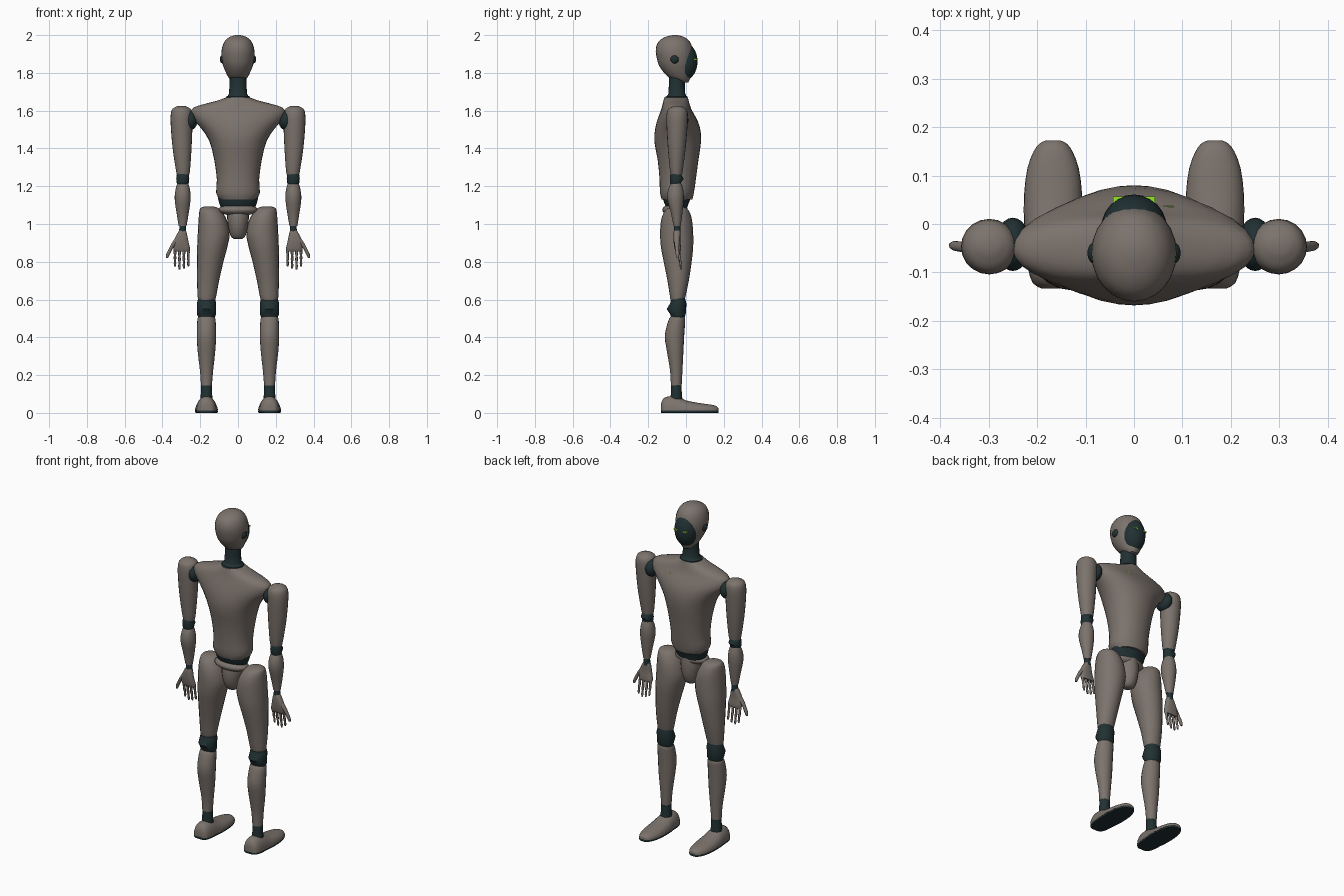
import bpy, bmesh, math
from mathutils import Vector


def mat(name, col):
    m = bpy.data.materials.new(name)
    m.diffuse_color = (*col, 1)
    return m


SHELL = mat("shell", (0.20, 0.17, 0.15))
DARK = mat("joint", (0.015, 0.03, 0.033))
GREEN = mat("light", (0.3, 0.8, 0.02))


def finish(ob, m, mirror, angle=50):
    ob.data.materials.append(m)
    bpy.ops.object.select_all(action='DESELECT')
    ob.select_set(True)
    bpy.context.view_layer.objects.active = ob
    bpy.ops.object.shade_smooth_by_angle(angle=math.radians(angle))
    if mirror:
        ob.modifiers.new("mirror", 'MIRROR').use_mirror_merge = False
    return ob


def smooth_rows(rows, steps):
    """Catmull-Rom interpolation between cross-section rows."""
    if steps < 2:
        return rows
    out = []
    for i in range(len(rows) - 1):
        p = [rows[max(0, min(len(rows) - 1, i + k))] for k in (-1, 0, 1, 2)]
        for s in range(steps):
            t = s / steps
            out.append([0.5 * (2 * b + (c - a) * t + (2 * a - 5 * b + 4 * c - d) * t ** 2
                               + (3 * b - a - 3 * c + d) * t ** 3) for a, b, c, d in zip(*p)])
    return out + [rows[-1]]


def loft(name, rows, m, mirror=False, n=20, steps=3, p=2.0, axis='z', floor=None):
    """Skin over superellipse sections: rows of (t, a0, a1, b0, b1)."""
    bm = bmesh.new()
    rings = []
    for t, a0, a1, b0, b1 in smooth_rows(rows, steps):
        ring = []
        for k in range(n):
            th = 2 * math.pi * k / n
            c, s = math.cos(th), math.sin(th)
            a = (a0 + a1) / 2 + (a1 - a0) / 2 * math.copysign(abs(c) ** (2 / p), c)
            b = (b0 + b1) / 2 + (b1 - b0) / 2 * math.copysign(abs(s) ** (2 / p), s)
            if floor is not None:
                b = max(b, floor)
            ring.append(bm.verts.new((a, b, t) if axis == 'z' else (a, t, b)))
        rings.append(ring)
    for r, q in zip(rings, rings[1:]):
        for k in range(n):
            bm.faces.new((r[k], r[(k + 1) % n], q[(k + 1) % n], q[k]))
    bm.faces.new(rings[0])
    bm.faces.new(rings[-1])
    bmesh.ops.recalc_face_normals(bm, faces=bm.faces)
    me = bpy.data.meshes.new(name)
    bm.to_mesh(me)
    bm.free()
    ob = bpy.data.objects.new(name, me)
    bpy.context.collection.objects.link(ob)
    return finish(ob, m, mirror)


def ball(name, loc, scale, m, mirror=False):
    bpy.ops.mesh.primitive_uv_sphere_add(segments=24, ring_count=14, radius=1)
    return place(name, loc, scale, m, mirror)


def box(name, loc, scale, m, mirror=False):
    bpy.ops.mesh.primitive_cube_add(size=1)
    return place(name, loc, scale, m, mirror)


def place(name, loc, scale, m, mirror):
    ob = bpy.context.object
    ob.name = name
    for v in ob.data.vertices:
        v.co = Vector(loc) + v.co * Vector(scale)
    return finish(ob, m, mirror)


# Head, visor, eyes, ears, neck
loft("head", [(1.75, -.025, .025, -.03, .012), (1.775, -.05, .05, -.09, .024),
              (1.83, -.076, .076, -.138, .036), (1.88, -.087, .087, -.155, .04),
              (1.925, -.086, .086, -.16, .036), (1.965, -.072, .072, -.146, .02),
              (1.99, -.045, .045, -.11, -.01), (2.0, -.012, .012, -.07, -.045)], SHELL, n=24)
ball("visor", (0, -.01, 1.86), (.068, .071, .1), DARK)
box("eye", (.03, .05, 1.872), (.026, .014, .006), GREEN, True)
ball("ear", (.082, -.06, 1.872), (.014, .022, .022), DARK, True)
loft("neck", [(1.655, -.068, .068, -.115, .012), (1.675, -.062, .062, -.108, .008),
              (1.69, -.048, .048, -.093, -.004), (1.79, -.043, .043, -.09, -.006)], DARK, steps=2)

# Torso, chest light, waist, pelvis
loft("torso", [(1.13, -.098, .098, -.128, .034), (1.165, -.116, .116, -.138, .042),
               (1.235, -.112, .112, -.14, .052), (1.34, -.126, .126, -.15, .066),
               (1.44, -.152, .152, -.168, .08), (1.51, -.198, .198, -.162, .074),
               (1.56, -.242, .242, -.148, .055), (1.6, -.25, .25, -.134, .032),
               (1.625, -.215, .215, -.126, .022), (1.65, -.12, .12, -.12, .015),
               (1.67, -.062, .062, -.115, .01)], SHELL, n=32, steps=2, p=2.1)
box("chest_light", (.07, .03, 1.585), (.024, .014, .006), GREEN)
loft("waist", [(1.08, -.085, .085, -.1, .005), (1.11, -.1, .1, -.115, .014),
               (1.16, -.11, .11, -.13, .036)], DARK, steps=2)
ball("hip_bar", (0, -.06, 1.075), (.105, .065, .032), SHELL)
loft("pelvis", [(.92, -.02, .02, -.07, -.03), (.935, -.038, .038, -.09, -.012),
                (.98, -.05, .05, -.11, .005), (1.04, -.058, .058, -.115, .01),
                (1.1, -.05, .05, -.105, .005)], SHELL)

# Arms
ball("shoulder_joint", (.25, -.042, 1.55), (.036, .055, .052), DARK, True)
loft("upper_arm", [(1.265, .262, .322, -.078, -.022), (1.275, .255, .327, -.084, -.018),
                   (1.4, .246, .346, -.096, -.002), (1.52, .241, .356, -.103, .008),
                   (1.58, .241, .356, -.103, .01), (1.61, .252, .346, -.092, .0),
                   (1.625, .28, .32, -.06, -.03)], SHELL, True)
loft("elbow", [(1.2, .265, .32, -.078, -.025), (1.22, .26, .325, -.085, -.026),
               (1.24, .258, .327, -.086, -.012), (1.255, .26, .325, -.085, -.022),
               (1.28, .262, .322, -.076, -.027)], DARK, True, steps=1)
loft("forearm", [(.99, .272, .314, -.066, -.028), (1.05, .262, .324, -.078, -.02),
                 (1.13, .251, .335, -.098, -.012), (1.18, .254, .331, -.095, -.014),
                 (1.215, .263, .322, -.08, -.024)], SHELL, True)
loft("wrist", [(.95, .274, .312, -.065, -.028), (1.0, .276, .31, -.064, -.03)], DARK, True, steps=1)

# Hands
loft("palm", [(.97, .28, .308, -.06, -.034), (.955, .272, .318, -.066, -.03),
              (.91, .263, .34, -.066, -.03), (.87, .254, .342, -.06, -.026),
              (.855, .256, .338, -.054, -.028)], SHELL, True, p=2.6)
for i, tip in enumerate((.776, .764, .76, .774)):
    x, rows = .263 + .0235 * i, []
    for k in range(7):
        f = k / 6
        r = .0085 - .002 * f - (.002 if k % 2 == 0 else 0)
        y = -.041 + .016 * f
        rows.append((.865 + (tip - .865) * f, x - r, x + r, y - r, y + r))
    loft("finger", rows, SHELL, True, n=8, steps=1)
loft("thumb", [(.93, .31, .33, -.06, -.038), (.9, .324, .35, -.062, -.035),
               (.87, .345, .366, -.058, -.036), (.84, .36, .38, -.055, -.035),
               (.82, .37, .382, -.05, -.038)], SHELL, True, n=10)

# Legs
loft("thigh", [(.595, .126, .207, -.08, -.008), (.61, .117, .213, -.084, -.004),
               (.7, .1, .217, -.098, .015), (.8, .077, .217, -.118, .03),
               (.88, .056, .216, -.133, .038), (.95, .044, .213, -.137, .038),
               (1.02, .059, .209, -.132, .032), (1.065, .084, .205, -.115, .018),
               (1.085, .105, .197, -.092, .0), (1.093, .13, .175, -.06, -.03)], SHELL, True)
loft("knee", [(.5, .124, .208, -.078, -.01), (.52, .117, .216, -.082, -.002),
              (.55, .116, .218, -.102, .001), (.58, .116, .217, -.084, .002),
              (.612, .122, .21, -.076, -.006)], DARK, True, steps=1)
loft("shin", [(.145, .138, .196, -.08, -.023), (.22, .132, .201, -.084, -.019),
              (.32, .121, .213, -.1, -.014), (.4, .116, .218, -.112, -.01),
              (.46, .117, .217, -.102, -.006), (.5, .12, .214, -.088, -.005),
              (.515, .13, .204, -.075, -.015)], SHELL, True)
loft("ankle", [(.065, .134, .2, -.084, -.018), (.1, .137, .197, -.08, -.022),
               (.155, .138, .196, -.078, -.024)], DARK, True, steps=1)

# Feet: (y, half width, top height)
FOOT = [(-.133, .024, .045), (-.122, .042, .074), (-.09, .052, .088), (-.04, .056, .083),
        (0, .06, .066), (.06, .06, .054), (.115, .053, .046), (.15, .04, .04),
        (.166, .028, .032), (.172, .016, .024)]
cx = .167
loft("foot", [(y, cx - w, cx + w, -h + .024, h) for y, w, h in FOOT],
     SHELL, True, n=28, steps=2, p=2.2, axis='y', floor=.012)
loft("sole", [(y, cx - w, cx + w, 0, .014) for y, w, h in FOOT],
     DARK, True, n=16, steps=2, p=8, axis='y')
